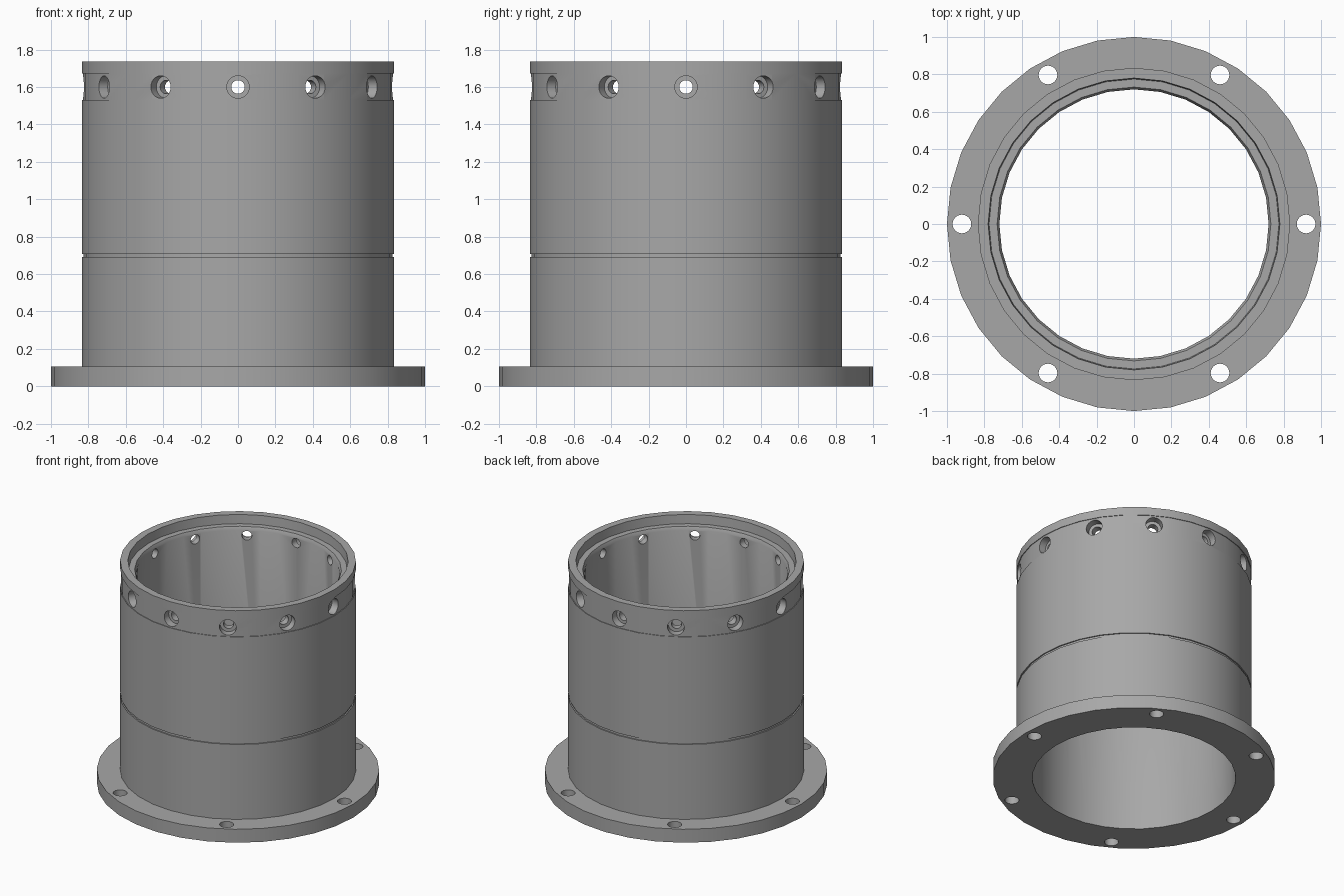
import bpy, bmesh
from math import pi, cos, sin
from mathutils import Matrix

if "Cube" in bpy.data.objects:
    bpy.data.objects.remove(bpy.data.objects["Cube"], do_unlink=True)

grey = bpy.data.materials.new("metal grey")
grey.use_nodes = True
GREY = (0.39, 0.39, 0.39, 1)
grey.diffuse_color = GREY
grey.node_tree.nodes["Principled BSDF"].inputs["Base Color"].default_value = GREY


def add_object(name, bm):
    bmesh.ops.recalc_face_normals(bm, faces=bm.faces)
    mesh = bpy.data.meshes.new(name)
    bm.to_mesh(mesh)
    bm.free()
    mesh.materials.append(grey)
    obj = bpy.data.objects.new(name, mesh)
    bpy.context.collection.objects.link(obj)
    return obj


def lathe(name, profile, sides):
    """Turn a closed (radius, height) outline around z."""
    bm = bmesh.new()
    rings = []
    for i in range(sides):
        a = 2 * pi * i / sides
        rings.append([bm.verts.new((r * cos(a), r * sin(a), z)) for r, z in profile])
    n = len(profile)
    for i in range(sides):
        here, there = rings[i], rings[(i + 1) % sides]
        for j in range(n):
            k = (j + 1) % n
            bm.faces.new((here[j], there[j], there[k], here[k]))
    return add_object(name, bm)


def add_drill(bm, radius, length, place):
    bmesh.ops.create_cone(bm, cap_ends=True, segments=24, radius1=radius,
                          radius2=radius, depth=length, matrix=place)


def cut(target, bm):
    """Subtract the drills from the target and remove them."""
    cutter = add_object("drill_cutter", bm)
    cutter.hide_render = True
    mod = target.modifiers.new("holes", "BOOLEAN")
    mod.operation = "DIFFERENCE"
    mod.solver = "EXACT"
    mod.object = cutter
    bpy.context.view_layer.objects.active = target
    bpy.ops.object.modifier_apply(modifier=mod.name)
    bpy.data.objects.remove(cutter, do_unlink=True)


def smooth(obj):
    bpy.ops.object.select_all(action="DESELECT")
    obj.select_set(True)
    bpy.context.view_layer.objects.active = obj
    bpy.ops.object.shade_smooth_by_angle(angle=pi / 6)


BORE, WALL, GROOVE = 0.72, 0.835, 0.826
FLANGE_TOP, TOP = 0.105, 1.735

# Base flange with six bolt holes
flange = lathe("base_flange", [(BORE, 0), (1, 0), (1, FLANGE_TOP), (BORE, FLANGE_TOP)], 32)
bolts = bmesh.new()
for i in range(6):
    turn = Matrix.Rotation(i * pi / 3, 4, "Z")
    add_drill(bolts, 0.05, 0.4, turn @ Matrix.Translation((0.92, 0, 0.05)))
cut(flange, bolts)
smooth(flange)

# Tube wall: thin groove, recessed band for the holes, stepped seat inside the rim
tube = lathe("tube_body", [
    (BORE, FLANGE_TOP), (WALL, FLANGE_TOP),
    (WALL, 0.69), (GROOVE, 0.69), (GROOVE, 0.708), (WALL, 0.708),
    (WALL, 1.53), (0.83, 1.53), (0.83, 1.672), (WALL, 1.672),
    (WALL, TOP), (0.78, TOP), (0.775, 1.665), (0.732, 1.665), (BORE, 1.64),
], 32)

# Twelve counterbored radial holes: wide outside, narrow through the wall
wide, narrow = bmesh.new(), bmesh.new()
for i in range(12):
    turn = Matrix.Rotation(i * pi / 6, 4, "Z")
    lay = Matrix.Rotation(pi / 2, 4, "Y")
    add_drill(wide, 0.06, 0.2, turn @ Matrix.Translation((0.87, 0, 1.6)) @ lay)
    add_drill(narrow, 0.036, 0.4, turn @ Matrix.Translation((0.78, 0, 1.6)) @ lay)
cut(tube, wide)
cut(tube, narrow)
smooth(tube)
